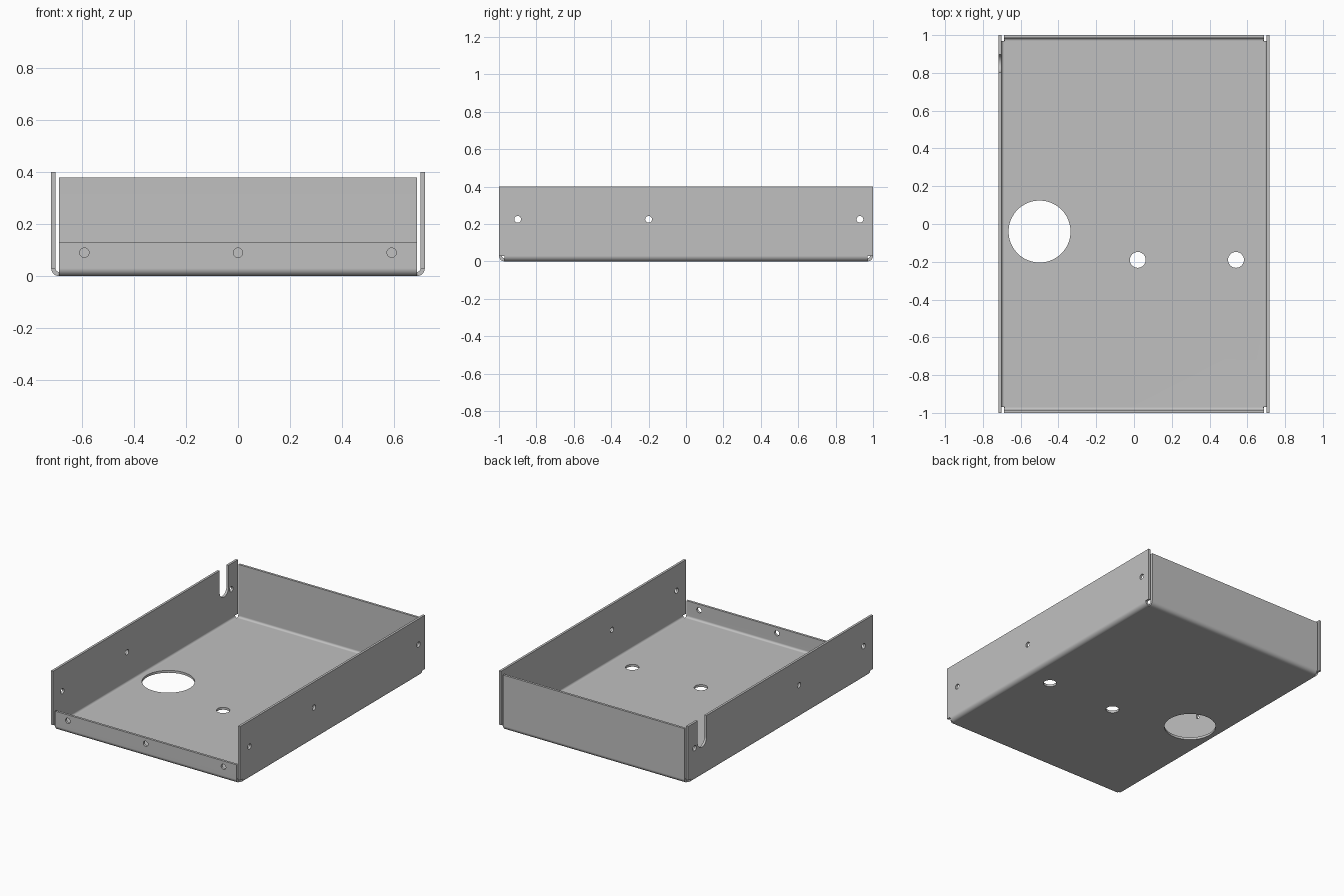
import bpy, bmesh
from math import sin, cos, pi
from mathutils import Vector, Matrix

default = bpy.data.objects.get("Cube")
if default:
    bpy.data.objects.remove(default, do_unlink=True)

HALF_X, HALF_Y = 0.717, 1.0
BEND, THICK, STEPS = 0.03, 0.016, 6
FLOOR_X, FLOOR_Y = HALF_X - BEND, HALF_Y - BEND

steel = bpy.data.materials.new("light grey steel")
steel.use_nodes = True
steel.diffuse_color = (0.53, 0.53, 0.53, 1)
steel.node_tree.nodes["Principled BSDF"].inputs["Base Color"].default_value = (0.53, 0.53, 0.53, 1)

bm = bmesh.new()


def quad(*points):
    bm.faces.new([bm.verts.new(p) for p in points])


def flange(out, start, half, height, overhang=0.0):
    """Bend the floor edge upwards, then add a wall that may overhang the bend."""
    out = Vector(out)
    along = Vector((-out.y, out.x, 0))
    up = Vector((0, 0, 1))
    profile = []
    for i in range(STEPS + 1):
        a = i * pi / 2 / STEPS
        profile.append(out * (start + BEND * sin(a)) + up * BEND * (1 - cos(a)))
    for p, q in zip(profile, profile[1:]):
        quad(p - along * half, p + along * half, q + along * half, q - along * half)
    foot = profile[-1]
    top = foot + up * (height - BEND)
    spans = [(-half, half)]
    if overhang:
        spans += [(-half - overhang, -half), (half, half + overhang)]
    for a, b in spans:
        quad(foot + along * a, foot + along * b, top + along * b, top + along * a)


# Floor
quad((-FLOOR_X, -FLOOR_Y, 0), (-FLOOR_X, FLOOR_Y, 0),
     (FLOOR_X, FLOOR_Y, 0), (FLOOR_X, -FLOOR_Y, 0))
# Side walls, low front lip, tall back wall
for side in (-1, 1):
    flange((side, 0, 0), FLOOR_X, FLOOR_Y, 0.4, BEND)
flange((0, -1, 0), FLOOR_Y, FLOOR_X, 0.13)
flange((0, 1, 0), FLOOR_Y, FLOOR_X, 0.378)

# Join the sheet with its normals facing outwards
bmesh.ops.remove_doubles(bm, verts=bm.verts, dist=0.0005)
bmesh.ops.recalc_face_normals(bm, faces=bm.faces)
if min(bm.faces, key=lambda f: f.calc_center_median().z).normal.z > 0:
    bmesh.ops.reverse_faces(bm, faces=bm.faces)
mesh = bpy.data.meshes.new("folded_tray")
bm.to_mesh(mesh)
bm.free()
tray = bpy.data.objects.new("folded_tray", mesh)
bpy.context.collection.objects.link(tray)
mesh.materials.append(steel)
bpy.ops.object.select_all(action='DESELECT')
bpy.context.view_layer.objects.active = tray
tray.select_set(True)

solid = tray.modifiers.new("sheet thickness", 'SOLIDIFY')
solid.thickness, solid.offset = THICK, -1
solid.use_even_offset = True
bpy.ops.object.modifier_apply(modifier=solid.name)


def cut(build):
    """Subtract a temporary shape from the tray."""
    cutter_bm = bmesh.new()
    build(cutter_bm)
    data = bpy.data.meshes.new("cutter")
    cutter_bm.to_mesh(data)
    cutter_bm.free()
    data.materials.append(steel)
    cutter = bpy.data.objects.new("cutter", data)
    cutter.hide_render = True
    bpy.context.collection.objects.link(cutter)
    mod = tray.modifiers.new("cut", 'BOOLEAN')
    mod.operation, mod.solver, mod.object = 'DIFFERENCE', 'EXACT', cutter
    bpy.ops.object.modifier_apply(modifier=mod.name)
    bpy.data.objects.remove(cutter, do_unlink=True)


def hole(center, radius, axis, sides=32, depth=0.1):
    turn = Vector(axis).to_track_quat('Z', 'Y').to_matrix().to_4x4()
    cut(lambda b: bmesh.ops.create_cone(
        b, cap_ends=True, segments=sides, radius1=radius, radius2=radius,
        depth=depth, matrix=Matrix.Translation(center) @ turn))


# Floor openings
hole((-0.5, -0.04, 0), 0.164, (0, 0, 1), 64)
for x in (0.02, 0.54):
    hole((x, -0.19, 0), 0.042, (0, 0, 1))
# Screw holes in both side walls
for side in (-1, 1):
    for y in (-0.9, -0.2, 0.93):
        hole((side * HALF_X, y, 0.225), 0.018, (1, 0, 0), 24)
# Screw holes in the front lip
for x in (-0.59, 0, 0.59):
    hole((x, -HALF_Y, 0.09), 0.018, (0, 1, 0), 24)
# Open slot with a round bottom in one side wall
hole((-HALF_X, 0.85, 0.25), 0.048, (1, 0, 0))
cut(lambda b: bmesh.ops.create_cube(
    b, size=1, matrix=Matrix.Translation((-HALF_X, 0.85, 0.4))
    @ Matrix.Diagonal((0.1, 0.096, 0.3, 1))))

# Smooth bends beside flat panels
bpy.ops.object.shade_smooth_by_angle(angle=pi / 6)
weighted = tray.modifiers.new("flat panels", 'WEIGHTED_NORMAL')
weighted.keep_sharp = True
